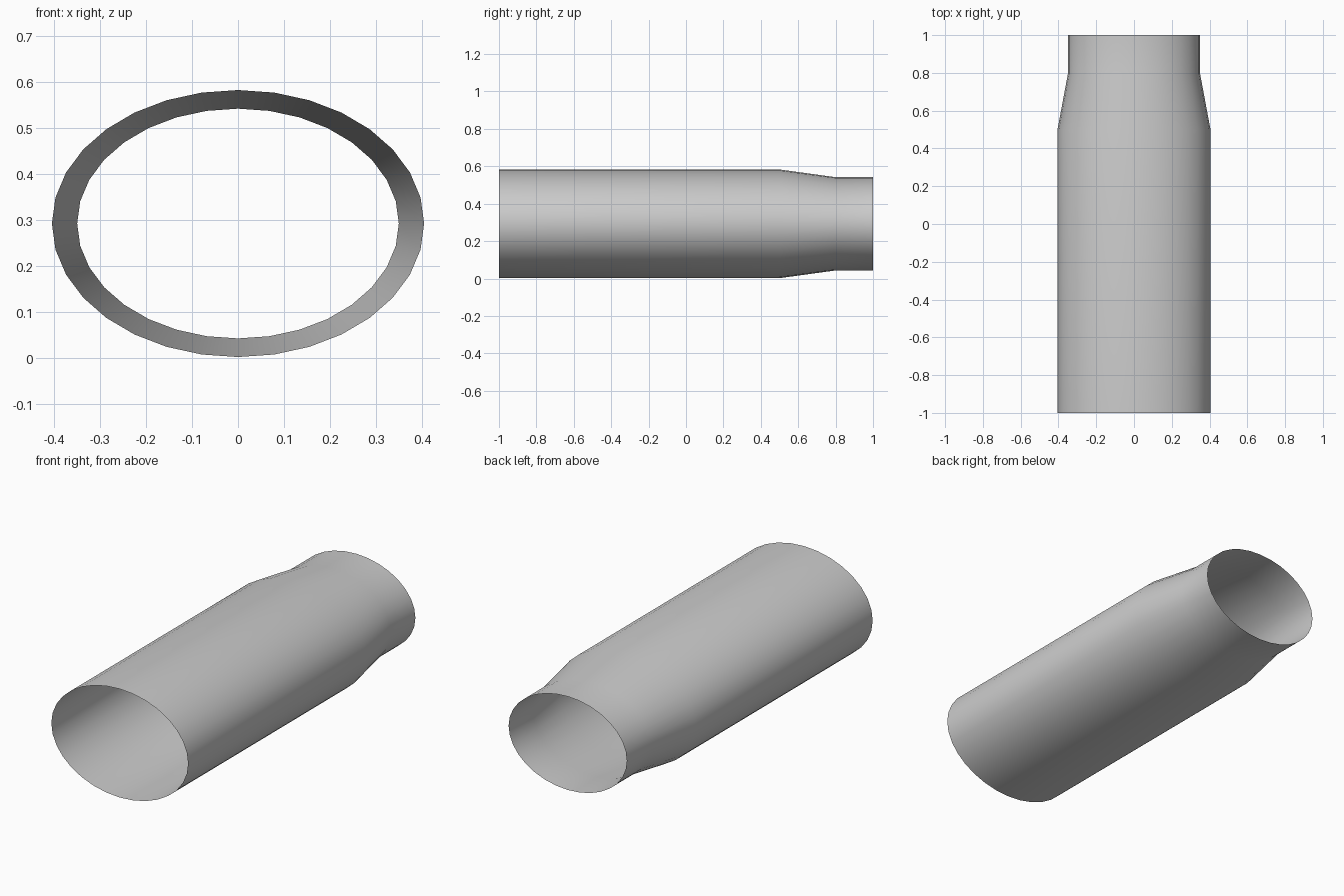
import bpy, bmesh, math

if "Cube" in bpy.data.objects:
    bpy.data.objects.remove(bpy.data.objects["Cube"])

SIDES = 32
CENTRE_Z = 0.2925
# stations along the tube: y, half width, half height
STATIONS = [(-1.0, 0.405, 0.2905), (0.5, 0.405, 0.2905),
            (0.795, 0.35, 0.25), (1.0, 0.35, 0.25)]

grey = bpy.data.materials.new("light_grey")
grey.diffuse_color = (0.6, 0.6, 0.6, 1)
grey.use_nodes = True
grey.node_tree.nodes["Principled BSDF"].inputs["Base Color"].default_value = grey.diffuse_color

# open-ended oval tube with a tapered neck
bm = bmesh.new()
rings = []
for y, rx, rz in STATIONS:
    angles = [2 * math.pi * i / SIDES for i in range(SIDES)]
    rings.append([bm.verts.new((rx * math.cos(a), y, CENTRE_Z + rz * math.sin(a)))
                  for a in angles])
for r0, r1 in zip(rings, rings[1:]):
    for i in range(SIDES):
        j = (i + 1) % SIDES
        bm.faces.new((r0[i], r1[i], r1[j], r0[j]))
bmesh.ops.recalc_face_normals(bm, faces=bm.faces[:])
# make sure the faces point away from the tube's axis
bm.normal_update()
bm.faces.ensure_lookup_table()
if bm.faces[0].normal.x < 0:
    bmesh.ops.reverse_faces(bm, faces=bm.faces[:])

mesh = bpy.data.meshes.new("tapered_tube")
bm.to_mesh(mesh)
bm.free()
mesh.materials.append(grey)
tube = bpy.data.objects.new("tapered_tube", mesh)
bpy.context.collection.objects.link(tube)

# smooth sides
bpy.context.view_layer.objects.active = tube
tube.select_set(True)
bpy.ops.object.shade_smooth_by_angle(angle=math.radians(30))
